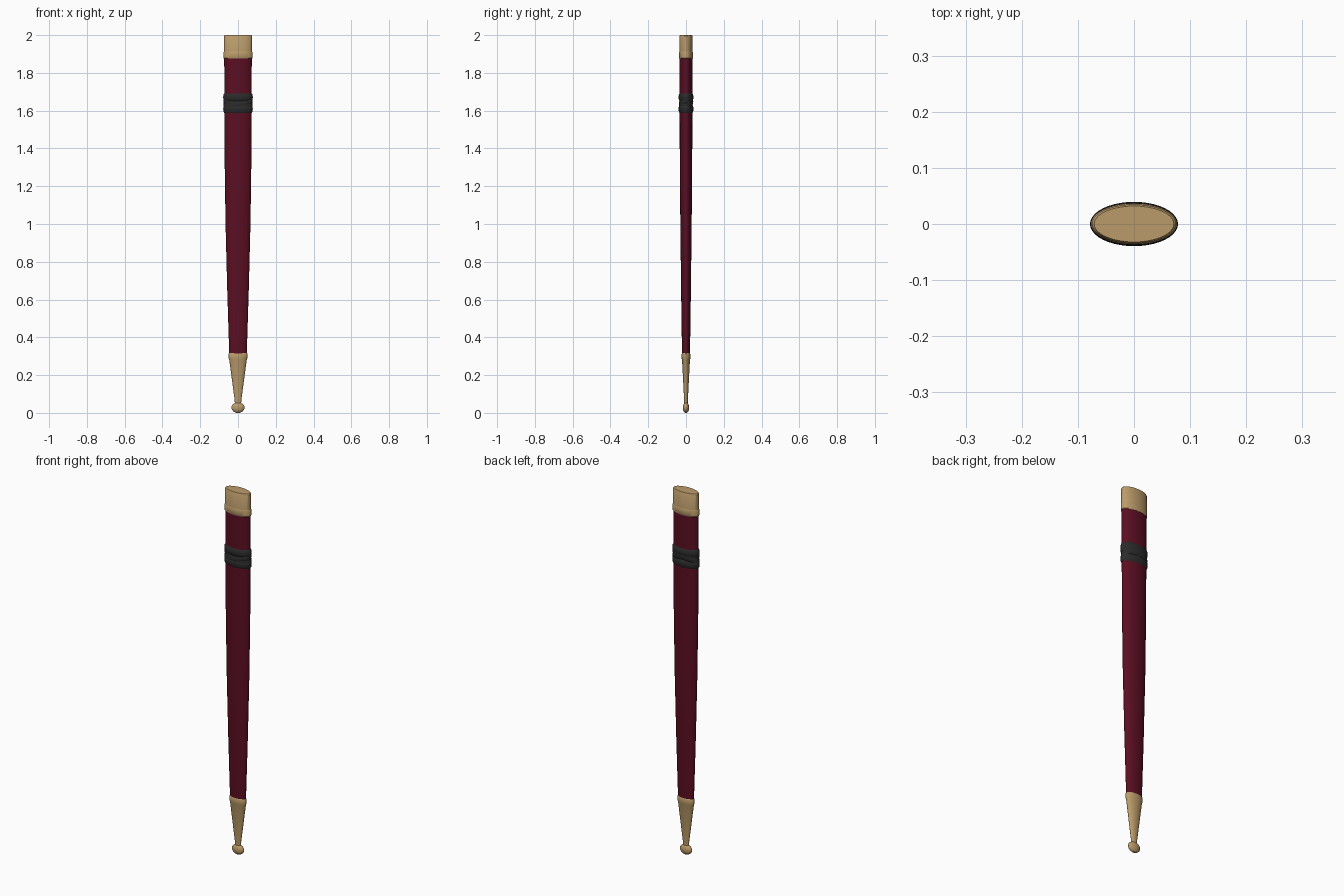
import bpy, bmesh
from math import sin, cos, pi, radians

cube = bpy.data.objects.get("Cube")
if cube:
    bpy.data.objects.remove(cube)

SIDES = 40


def material(name, rgb):
    m = bpy.data.materials.new(name)
    m.use_nodes = True
    m.diffuse_color = (*rgb, 1)
    bsdf = m.node_tree.nodes["Principled BSDF"]
    bsdf.inputs["Base Color"].default_value = (*rgb, 1)
    bsdf.inputs["Roughness"].default_value = 0.6
    return m


brass = material("brass", (0.50, 0.33, 0.145))
red = material("dark red leather", (0.105, 0.0045, 0.016))
black = material("black leather", (0.024, 0.024, 0.024))


def loft(name, profile, mat, closed=False, tilt_x=0, tilt_y=0):
    """Skin elliptical rings (z, half width, half depth); tilts shear the rings in z."""
    bm = bmesh.new()
    rings = []
    for z, rx, ry in profile:
        ring = []
        for i in range(SIDES):
            a = 2 * pi * i / SIDES
            ring.append(bm.verts.new((rx * cos(a), ry * sin(a),
                                      z + tilt_x * cos(a) + tilt_y * sin(a))))
        rings.append(ring)
    pairs = list(zip(rings, rings[1:]))
    if closed:
        pairs.append((rings[-1], rings[0]))
    else:
        bm.faces.new(rings[0])
        bm.faces.new(rings[-1])
    for low, high in pairs:
        for i in range(SIDES):
            j = (i + 1) % SIDES
            bm.faces.new((low[i], low[j], high[j], high[i]))
    bmesh.ops.recalc_face_normals(bm, faces=bm.faces)
    mesh = bpy.data.meshes.new(name)
    bm.to_mesh(mesh)
    bm.free()
    mesh.materials.append(mat)
    obj = bpy.data.objects.new(name, mesh)
    bpy.context.collection.objects.link(obj)
    bpy.ops.object.select_all(action="DESELECT")
    obj.select_set(True)
    bpy.context.view_layer.objects.active = obj
    bpy.ops.object.shade_smooth_by_angle(angle=radians(35))
    return obj


# Tapering leather sheath
loft("sheath_body", [(0.30, 0.046, 0.021), (0.65, 0.057, 0.026), (1.0, 0.066, 0.030),
                     (1.35, 0.071, 0.033), (1.89, 0.073, 0.034)], red)

# Brass throat with a raised lower lip and a bevelled mouth
loft("throat_collar", [(1.88, 0.075, 0.035), (1.995, 0.075, 0.035),
                       (2.0, 0.071, 0.032)], brass)
loft("throat_lip", [(1.875, 0.074, 0.035), (1.878, 0.077, 0.037),
                    (1.907, 0.077, 0.037), (1.912, 0.075, 0.035)], brass)

# Brass chape and its flattened end knob
loft("chape", [(0.04, 0.016, 0.009), (0.07, 0.018, 0.010), (0.28, 0.046, 0.021),
               (0.288, 0.049, 0.023), (0.312, 0.050, 0.023), (0.316, 0.047, 0.021)], brass)
knob = []
for i in range(1, 12):
    a = pi * i / 12
    knob.append((0.028 - 0.028 * cos(a), 0.035 * sin(a), 0.017 * sin(a)))
knob[0] = (0.0, knob[0][1], knob[0][2])
loft("chape_knob", knob, brass)


def strap(name, z, half, out, tilt_x=0, tilt_y=0):
    """A rounded strap wound round the sheath."""
    steps = 8
    section = []
    for i in range(steps):
        a = 2 * pi * i / steps
        section.append((z + half * sin(a), 0.0725 + out * cos(a), 0.0335 + out * cos(a)))
    loft(name, section, black, True, tilt_x, tilt_y)


# Leather straps wound round the sheath, two level and two crossing
strap("upper_strap", 1.671, 0.021, 0.006)
strap("lower_strap", 1.609, 0.021, 0.006)
strap("rising_strap", 1.641, 0.017, 0.005, 0.012, 0.008)
strap("falling_strap", 1.641, 0.017, 0.0045, -0.012, 0.008)
